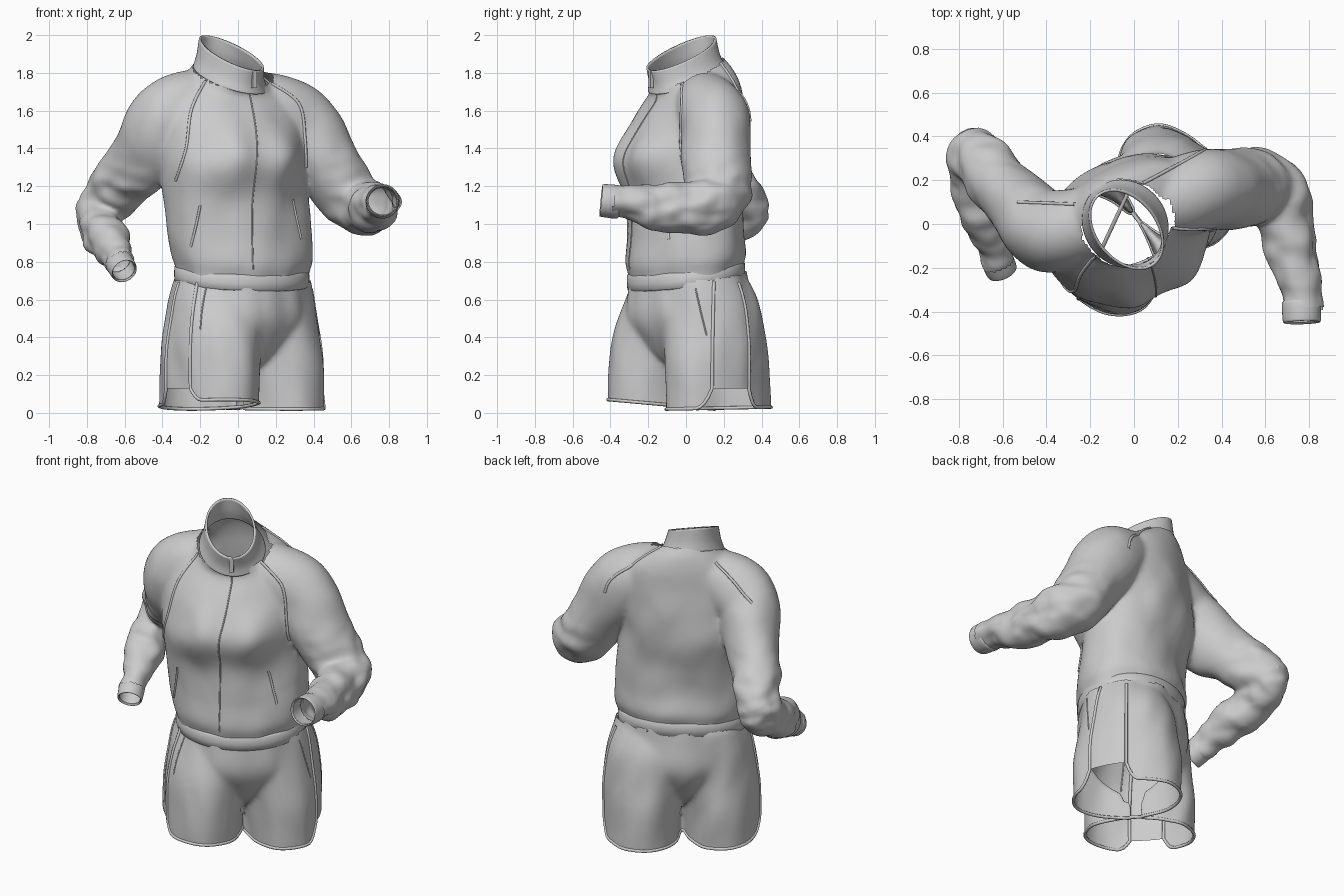
import bpy, bmesh, math
from mathutils import Vector, noise
from mathutils.bvhtree import BVHTree

if "Cube" in bpy.data.objects:
    bpy.data.objects.remove(bpy.data.objects["Cube"])

YAW = math.radians(27)          # the torso faces slightly towards +x
NECK_YAW = math.radians(39)
LEG = math.radians(40)
BACK = Vector((-math.sin(YAW), math.cos(YAW), 0))


def spline(rows, n):
    """Catmull-Rom interpolation of parameter rows."""
    out = []
    for i in range(len(rows) - 1):
        p0, p1, p2 = rows[max(i - 1, 0)], rows[i], rows[i + 1]
        p3 = rows[min(i + 2, len(rows) - 1)]
        for k in range(n):
            t = k / n
            out.append([b + .5 * t * (c - a + t * (2*a - 5*b + 4*c - d + t * (3*(b - c) + d - a)))
                        for a, b, c, d in zip(p0, p1, p2, p3)])
    return out + [list(rows[-1])]


def ring(cx, cy, cz, a, b, tilt=0, roll=0, yaw=YAW, n=64):
    pts, c, s = [], math.cos(yaw), math.sin(yaw)
    for i in range(n):
        t = 2 * math.pi * i / n
        u, v = a * math.cos(t), b * math.sin(t)
        pts.append(Vector((cx + u*c - v*s, cy + u*s + v*c, cz + tilt*v + roll*u)))
    return pts


def arm_rings(rows, n=6, seg=40):
    """Elliptical sections along a path; rows are x, y, z, side radius, up radius."""
    rows = spline(rows, n)
    pts, rings = [Vector(r[:3]) for r in rows], []
    for i, r in enumerate(rows):
        tan = (pts[min(i + 1, len(pts) - 1)] - pts[max(i - 1, 0)]).normalized()
        side = tan.cross(Vector((0, 0, 1))).normalized()
        up = side.cross(tan)
        rings.append([pts[i] + side * r[3] * math.cos(2*math.pi*k/seg)
                      + up * r[4] * math.sin(2*math.pi*k/seg) for k in range(seg)])
    return rings


def loft(bm, rings, capped=True):
    vs = [[bm.verts.new(p) for p in r] for r in rings]
    n = len(vs[0])
    for a, b in zip(vs, vs[1:]):
        for i in range(n):
            bm.faces.new((a[i], a[(i+1) % n], b[(i+1) % n], b[i]))
    if capped:
        bm.faces.new(vs[0][::-1])
        bm.faces.new(vs[-1])


def finish(bm, name):
    bmesh.ops.recalc_face_normals(bm, faces=bm.faces[:])
    me = bpy.data.meshes.new(name)
    bm.to_mesh(me)
    bm.free()
    me.shade_smooth()
    ob = bpy.data.objects.new(name, me)
    bpy.context.collection.objects.link(ob)
    return ob


def fused(parts, name, smooth):
    """Merge overlapping solids into one skin and return it as a bmesh."""
    bm = bmesh.new()
    for rings in parts:
        loft(bm, rings)
    ob = finish(bm, name)
    m = ob.modifiers.new("fuse", 'REMESH')
    m.mode, m.voxel_size = 'VOXEL', .012
    m = ob.modifiers.new("relax", 'SMOOTH')
    m.factor, m.iterations = .5, smooth
    bm = bmesh.new()
    bm.from_object(ob, bpy.context.evaluated_depsgraph_get())
    bpy.data.objects.remove(ob)
    bm.normal_update()
    return bm


def cut(bm, test):
    bmesh.ops.delete(bm, geom=[v for v in bm.verts if test(v.co)], context='VERTS')


def band(name, rings, thick=.012):
    bm = bmesh.new()
    loft(bm, rings, False)
    ob = finish(bm, name)
    ob.modifiers.new("thickness", 'SOLIDIFY').thickness = thick


def cord(name, pts, r=.008):
    cu = bpy.data.curves.new(name, 'CURVE')
    cu.dimensions, cu.bevel_depth, cu.bevel_resolution = '3D', r, 2
    sp = cu.splines.new('POLY')
    sp.points.add(len(pts) - 1)
    for p, co in zip(sp.points, pts):
        p.co = (*co, 1)
    bpy.context.collection.objects.link(bpy.data.objects.new(name, cu))


def project(tree, path, view):
    """Drop a path drawn in one of the flat views onto the surface."""
    out = []
    for u, v in spline(path, 10)[::-1]:
        o, d = {'front': ((u, -3, v), (0, 1, 0)), 'right': ((3, u, v), (-1, 0, 0)),
                'top': ((u, v, 4), (0, 0, -1))}[view]
        hit = tree.ray_cast(Vector(o), Vector(d))[0]
        if hit and (not out or (hit - out[-1]).length < .12):
            out.append(hit)
    return out


# jacket body and sleeves
torso = [ring(*r) for r in spline([
    (.02, 0, .69, .355, .275, .13), (.02, 0, .76, .368, .285, .13), (.02, 0, .82, .387, .298, .1),
    (.01, -.005, .95, .397, .28, .05), (-.01, -.01, 1.12, .405, .28, 0),
    (-.03, -.02, 1.3, .40, .31, 0), (-.03, 0, 1.45, .40, .29, 0), (-.03, .02, 1.6, .38, .25, .1),
    (-.03, .04, 1.7, .33, .22, .2), (-.035, .03, 1.76, .25, .205, .35),
    (-.04, 0, 1.8, .19, .2, .42), (-.04, -.01, 1.84, .17, .19, .45)], 5)]
left_sleeve = arm_rings([
    (-.13, .05, 1.71, .14, .13), (-.29, -.02, 1.61, .175, .2), (-.4, -.03, 1.51, .18, .21),
    (-.49, .05, 1.37, .16, .2), (-.62, .19, 1.22, .13, .165), (-.72, .31, 1.09, .125, .13),
    (-.735, .22, 1.0, .105, .125), (-.69, .05, .92, .105, .115), (-.645, -.1, .83, .08, .085),
    (-.615, -.19, .77, .068, .068)])
right_sleeve = arm_rings([
    (.05, .08, 1.69, .14, .13), (.2, .12, 1.61, .175, .185), (.33, .16, 1.52, .18, .2),
    (.46, .16, 1.34, .18, .175), (.57, .17, 1.17, .165, .165), (.65, .14, 1.1, .145, .145),
    (.69, .0, 1.08, .125, .135), (.73, -.15, 1.09, .11, .125), (.76, -.3, 1.11, .09, .095),
    (.765, -.42, 1.12, .082, .082)])
jacket = fused([torso, left_sleeve, right_sleeve], "jacket", 22)

# chest shape and cloth folds
front = -BACK
across = Vector((math.cos(YAW), math.sin(YAW), 0))
for v in jacket.verts:
    p = v.co.copy()
    u, f = p.dot(across), p.dot(front)
    if f > .05 and abs(p.x) < .45:
        for s in (-.17, .12):
            v.co += front * .055 * math.exp(-((u - s) / .12)**2 - ((p.z - 1.37) / .13)**2)
    arm = min(max((abs(p.x + .02) - .42) / .15, 0), 1) * min(max((1.4 - p.z) / .2, 0), 1)
    calm = min(max((1.75 - p.z) / .2, 0), 1)
    fold = .011 * calm * noise.noise(Vector((p.x*6 + p.z*3, p.y*6, p.z*4 - p.x*3)))
    fold += arm * .02 * noise.noise(Vector((p.x*6, p.y*11, p.z*13)))
    v.co += v.normal * (fold + .003)

# open the hem, neck and wrists
neck = Vector((-.04, 0, 1.8))
l_wrist, l_dir = Vector((-.62, -.175, .78)), Vector((.33, -.78, -.53))
r_wrist, r_dir = Vector((.765, -.395, 1.12)), Vector((.03, -1, .1))
cut(jacket, lambda p: abs(p.x) < .5 and p.z < .715 + .13 * p.dot(BACK))
cut(jacket, lambda p: (p - neck).xy.length < .22 and p.z - 1.8 > .42 * (p - neck).dot(BACK))
for w, d in ((l_wrist, l_dir), (r_wrist, r_dir)):
    cut(jacket, lambda p: (p - w).length < .15 and (p - w).dot(d) > 0)
cloth = BVHTree.FromBMesh(jacket)
finish(jacket, "jacket")

# collar, waistband and cuffs
band("collar", [ring(*r, yaw=NECK_YAW) for r in spline([
    (-.04, 0, 1.775, .19, .21, .42, -.02), (-.04, -.01, 1.83, .163, .203, .44, -.03),
    (-.035, -.025, 1.905, .143, .208, .45, -.05)], 5)], .012)
band("waistband", [ring(.02, 0, z, a, b, .13) for z, a, b in (
    (.68, .362, .286), (.685, .37, .293), (.72, .373, .296), (.76, .371, .295), (.77, .362, .286))])
for name, w, d, r in (("left_cuff", l_wrist, l_dir, .07), ("right_cuff", r_wrist, r_dir, .085)):
    band(name, arm_rings([(*(w + d * t), r + e, r + e) for t, e in (
        (-.045, -.004), (-.03, .004), (.045, .002), (.055, -.004))], 3))

# raglan seams, zip and pockets
for name, view, path, r in (
        ("left_front_seam", 'front', [(-.16, 1.78), (-.245, 1.61), (-.275, 1.4), (-.33, 1.23)], .008),
        ("right_front_seam", 'front', [(.15, 1.76), (.32, 1.64), (.355, 1.45), (.36, 1.3)], .008),
        ("right_back_seam", 'top', [(.03, .18), (.18, .26), (.335, .345)], .008),
        ("left_back_seam", 'top', [(-.27, .09), (-.4, .095), (-.53, .1)], .008),
        ("zip", 'front', [(.06, 1.7), (.095, 1.5), (.1, 1.34), (.075, 1.08), (.08, .76)], .004),
        ("left_pocket", 'front', [(-.2, 1.1), (-.22, 1.0), (-.25, .88)], .007),
        ("right_pocket", 'front', [(.29, 1.13), (.31, 1.03), (.335, .92)], .007)):
    cord(name, project(cloth, path, view), r)


def block(name, loc, size):
    bm = bmesh.new()
    bmesh.ops.create_cube(bm, size=1)
    for v in bm.verts:
        v.co = Vector(a * b for a, b in zip(v.co, size))
    ob = finish(bm, name)
    ob.location, ob.rotation_euler = loc, (0, 0, YAW)
    ob.data.shade_flat()


block("collar_zip", (.085, -.185, 1.765), (.022, .02, .09))
block("hem_zip", (.09, -.275, .685), (.03, .02, .07))

# shorts: hips and two legs
legs = {  # sections, hem centre, side panel middle and half width in degrees
    "left": ([(-.09, -.03, .74, .24, .24), (-.115, -.07, .58, .25, .27), (-.14, -.115, .4, .235, .295),
              (-.15, -.13, .22, .22, .312), (-.155, -.13, -.06, .218, .31)], (-.155, -.13), 220, 25),
    "right": ([(.13, .06, .74, .24, .24), (.15, .12, .58, .25, .27), (.175, .15, .4, .235, .29),
               (.19, .165, .22, .22, .308), (.195, .17, -.06, .218, .305)], (.195, .17), 21, 28)}
hips = [ring(*r, yaw=math.radians(33)) for r in spline([
    (.02, .01, .78, .355, .275), (.02, .01, .66, .366, .29), (.015, .01, .5, .385, .305),
    (.015, .01, .36, .34, .24), (.015, .01, .27, .26, .16), (.015, .01, .21, .15, .08)], 4)]
shorts = fused([hips] + [[ring(*r, yaw=LEG) for r in spline(v[0], 5)] for v in legs.values()],
               "shorts", 22)
for v in shorts.verts:
    p = v.co
    v.co = p + v.normal * (.003 + .012 * noise.noise(Vector((p.x*7, p.y*7, p.z*3.5 + p.x*4))))


def hem(side, x, y):
    """Hem height: raised over the side panel, rounded at its edges."""
    _, (cx, cy), mid, half = legs[side]
    d = (math.degrees(math.atan2(y - cy, x - cx)) - mid + 180) % 360 - 180
    base = .045 - .09 * (y - cy) if side == "left" else .025 + .02 * (y - cy)
    t = min(max(1 - (abs(d) - half) / 18, 0), 1)
    return base + (.13 - base) * t * t


def side_of(p):
    return "right" if (p.x - .02) * math.cos(LEG) + (p.y - .02) * math.sin(LEG) > 0 else "left"


cut(shorts, lambda p: p.z > .72 + .13 * p.dot(BACK))
cut(shorts, lambda p: p.z < .16 and p.z < hem(side_of(p), p.x, p.y))
for v in shorts.verts:
    if v.is_boundary and v.co.z < .2:
        v.co.z = hem(side_of(v.co), v.co.x, v.co.y)
skin = BVHTree.FromBMesh(shorts)
finish(shorts, "shorts")

# piping down both panel edges and round each hem
for side, (rows, (cx, cy), mid, half) in legs.items():
    def drop(deg, z):
        d = Vector((math.cos(math.radians(deg)), math.sin(math.radians(deg)), 0))
        return skin.ray_cast(Vector((cx, cy, z)) + d, -d)[0]
    start, end = mid + half, mid + 360 - half
    path = [drop(start, .74 - .05 * i) for i in range(12)]
    for i in range(73):
        a = math.radians(start + (end - start) * i / 72)
        t = a - LEG
        r = 1 / math.hypot(math.cos(t) / .218, math.sin(t) / .308)
        x, y = cx + r * math.cos(a), cy + r * math.sin(a)
        path.append(skin.find_nearest(Vector((x, y, hem(side, x, y))))[0])
    path += [drop(end, .19 + .05 * i) for i in range(12)]
    cord(side + "_piping", [p for p in path if p], .009)

# shorts pocket seams
cord("left_shorts_pocket", project(skin, [(-.17, .66), (-.19, .55), (-.2, .44)], 'front'), .004)
cord("right_shorts_pocket", project(skin, [(.05, .66), (.08, .53), (.11, .41)], 'right'), .004)
